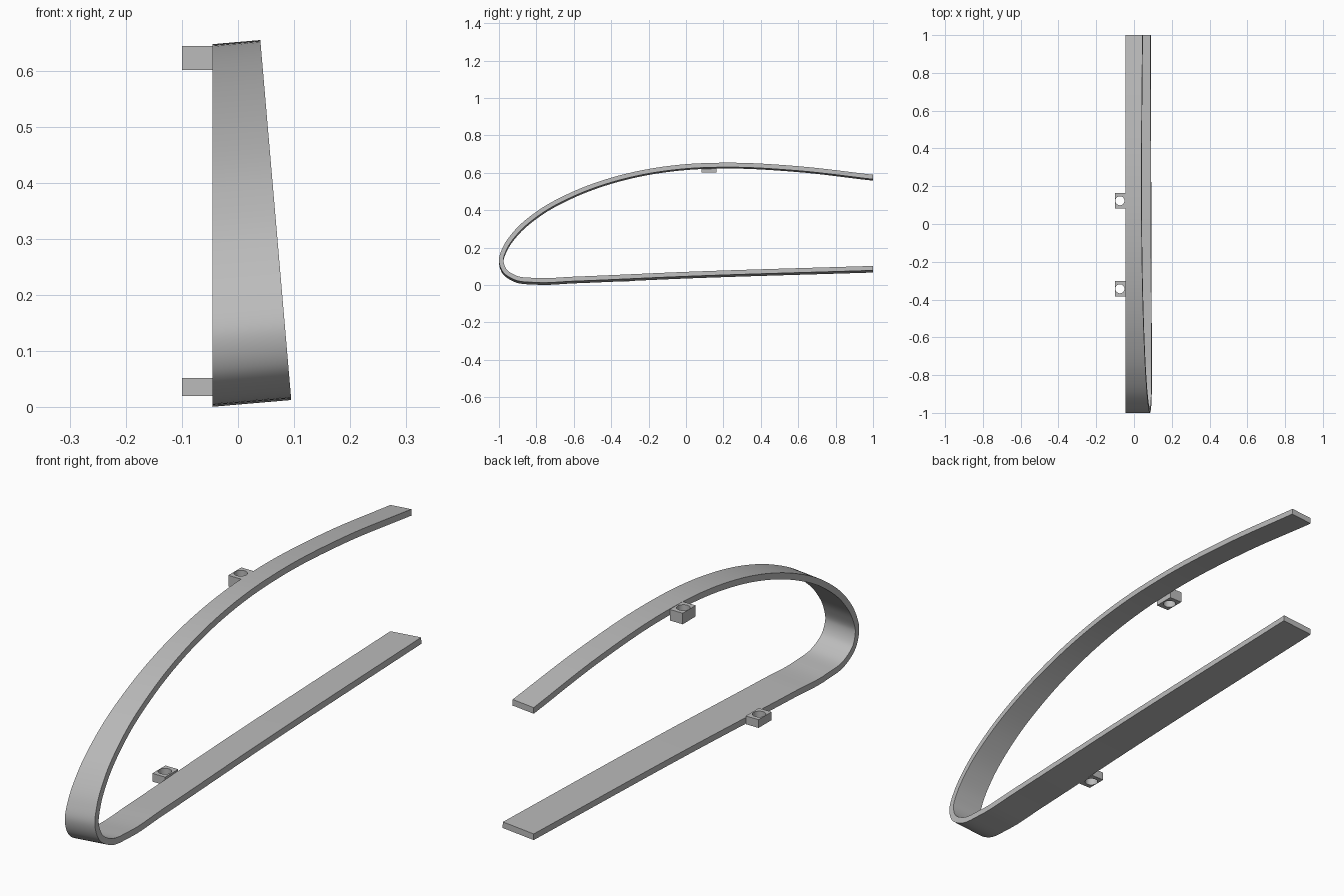
import bpy, bmesh, math
from mathutils import Vector

cube = bpy.data.objects.get("Cube")
if cube:
    bpy.data.objects.remove(cube, do_unlink=True)

grey = bpy.data.materials.new("light_grey")
grey.use_nodes = True
grey.diffuse_color = (0.5, 0.5, 0.5, 1)
grey.node_tree.nodes["Principled BSDF"].inputs["Base Color"].default_value = (0.5, 0.5, 0.5, 1)

LEFT, SLOPE, WALL = -0.045, 0.086, 0.024


def finish(bm, name):
    bmesh.ops.recalc_face_normals(bm, faces=bm.faces)
    mesh = bpy.data.meshes.new(name)
    bm.to_mesh(mesh)
    bm.free()
    obj = bpy.data.objects.new(name, mesh)
    bpy.context.collection.objects.link(obj)
    mesh.materials.append(grey)
    bpy.ops.object.select_all(action='DESELECT')
    obj.select_set(True)
    bpy.context.view_layer.objects.active = obj
    bpy.ops.object.shade_smooth_by_angle(angle=math.radians(30))
    return obj


def spline(points, steps):
    """Smooth curve through the points, with chord-length tangents."""
    p = [Vector(q) for q in points]
    n = len(p)
    gap = [(p[i + 1] - p[i]).length for i in range(n - 1)]
    vel = [(p[i + 1] - p[i]) / gap[i] for i in range(n - 1)]
    tan = [vel[0]] + [(vel[i - 1] * gap[i] + vel[i] * gap[i - 1]) / (gap[i] + gap[i - 1])
                      for i in range(1, n - 1)] + [vel[-1]]
    out = []
    for i in range(n - 1):
        for s in range(steps):
            t = s / steps
            a, b = 2*t**3 - 3*t**2 + 1, t**3 - 2*t**2 + t
            c, d = 3*t**2 - 2*t**3, t**3 - t**2
            out.append(a*p[i] + b*gap[i]*tan[i] + c*p[i + 1] + d*gap[i]*tan[i + 1])
    return out + [p[-1]]


# Curved strip: outer (y, z) line, offset inwards and extruded on a slight tilt
outer = spline([(1, 0.582), (0.6, 0.628), (0.2, 0.647), (0, 0.639), (-0.2, 0.613),
                (-0.4, 0.566), (-0.6, 0.493), (-0.8, 0.383), (-0.92, 0.278),
                (-0.98, 0.19), (-1, 0.125), (-0.98, 0.06), (-0.92, 0.018),
                (-0.8, 0.002), (-0.6, 0.009), (0, 0.035), (1, 0.067)], 8)
inner = []
for i, q in enumerate(outer):
    d = (outer[min(i + 1, len(outer) - 1)] - outer[max(i - 1, 0)]).normalized()
    inner.append(q + Vector((-d.y, d.x)) * WALL)
for line in (inner,):
    line[0].x = line[-1].x = 1

bm = bmesh.new()
rings = []
for o, n in zip(outer, inner):
    ring = []
    for q in (o, n):
        reach = (0.14 - SLOPE * (q.y - 0.012)) / (1 + SLOPE**2)
        ring.append((bm.verts.new((LEFT, q.x, q.y)),
                     bm.verts.new((LEFT + reach, q.x, q.y + SLOPE * reach))))
    rings.append([ring[0][0], ring[0][1], ring[1][1], ring[1][0]])
for a, b in zip(rings, rings[1:]):
    for k in range(4):
        bm.faces.new((a[k], a[(k + 1) % 4], b[(k + 1) % 4], b[k]))
bm.faces.new(rings[0])
bm.faces.new(rings[-1])
finish(bm, "curved_strip")


# Mounting lugs: square blocks with a round vertical hole
def lug(name, y, low, high):
    bm = bmesh.new()
    count, radius = 32, 0.024
    centre, half_x, half_y = -0.0725, 0.0275, 0.04
    loops = []
    for z in (low, high):
        hole, rim = [], []
        for i in range(count):
            a = math.tau * i / count
            c, s = math.cos(a), math.sin(a)
            big = max(abs(c), abs(s))
            hole.append(bm.verts.new((centre - 0.002 + radius * c, y + radius * s, z)))
            rim.append(bm.verts.new((centre + half_x * c / big, y + half_y * s / big, z)))
        loops += [hole, rim]
    h0, r0, h1, r1 = loops
    for a, b in ((h0, r0), (r0, r1), (r1, h1), (h1, h0)):
        for i in range(count):
            j = (i + 1) % count
            bm.faces.new((a[i], a[j], b[j], b[i]))
    finish(bm, name)


lug("upper_lug", 0.123, 0.601, 0.644)
lug("lower_lug", -0.343, 0.02, 0.052)
